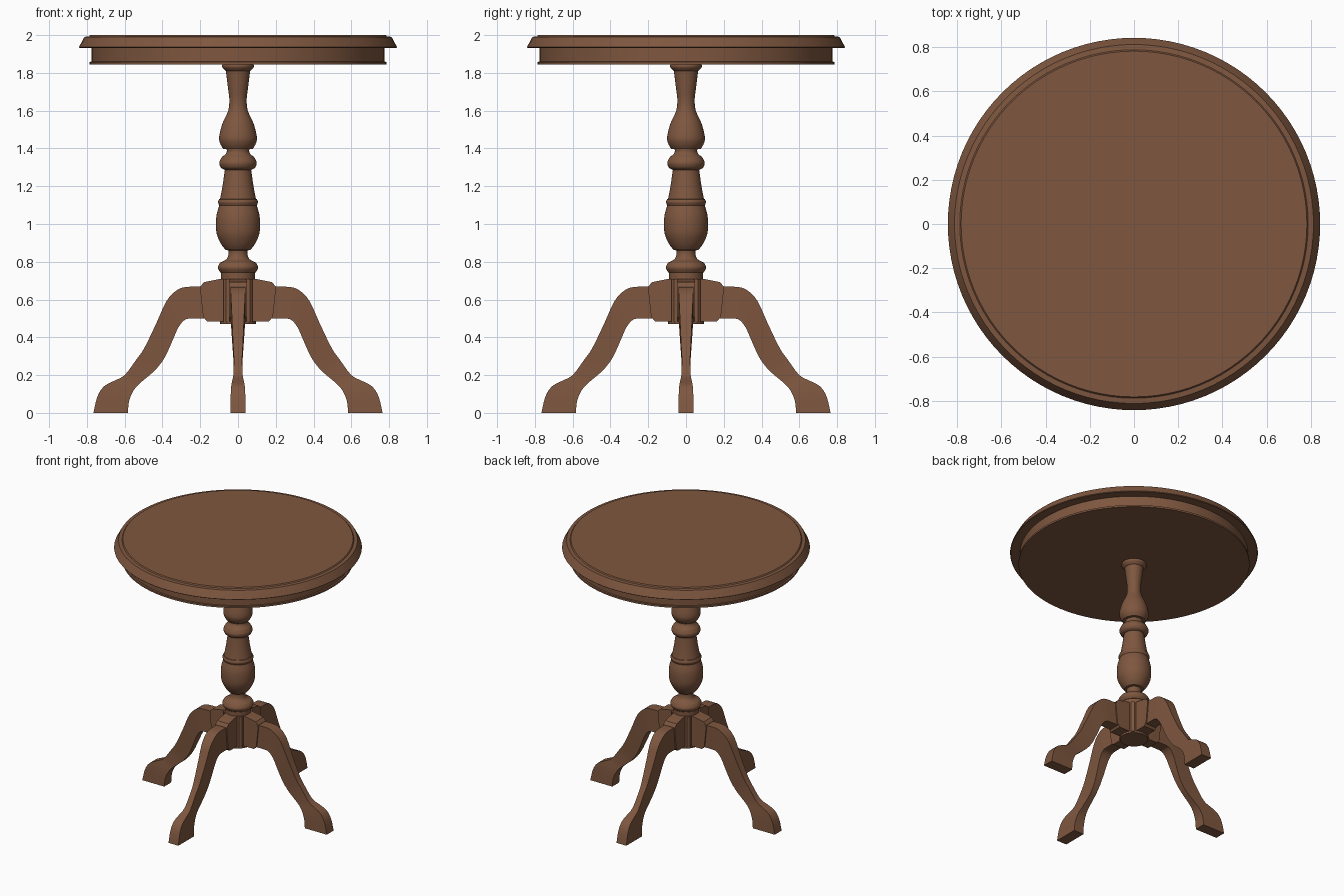
import bpy, bmesh, math
from mathutils import Vector, Matrix

if "Cube" in bpy.data.objects:
    bpy.data.objects.remove(bpy.data.objects["Cube"])

wood = bpy.data.materials.new("brown_wood")
wood.diffuse_color = (0.21, 0.095, 0.05, 1)
wood.use_nodes = True
wood.node_tree.nodes["Principled BSDF"].inputs["Base Color"].default_value = wood.diffuse_color


def finish(bm, name, angle=32):
    bmesh.ops.remove_doubles(bm, verts=bm.verts, dist=1e-5)
    bmesh.ops.recalc_face_normals(bm, faces=bm.faces)
    me = bpy.data.meshes.new(name)
    bm.to_mesh(me)
    bm.free()
    ob = bpy.data.objects.new(name, me)
    bpy.context.collection.objects.link(ob)
    me.materials.append(wood)
    bpy.ops.object.select_all(action='DESELECT')
    ob.select_set(True)
    bpy.context.view_layer.objects.active = ob
    bpy.ops.object.shade_smooth_by_angle(angle=math.radians(angle))
    return ob


def spline(pts, n):
    """Catmull-Rom resampling of a list of equal-length tuples."""
    p = [Vector(q) for q in pts]
    out = []
    for i in range(len(p) - 1):
        a, b, c, d = p[max(i - 1, 0)], p[i], p[i + 1], p[min(i + 2, len(p) - 1)]
        for k in range(n):
            t = k / n
            out.append(0.5 * (2 * b + (c - a) * t + (2 * a - 5 * b + 4 * c - d) * t * t
                              + (3 * b - a - 3 * c + d) * t ** 3))
    return out + [p[-1]]


def lathe(name, profile, steps):
    bm = bmesh.new()
    vs = [bm.verts.new((r, 0, z)) for r, z in profile]
    es = [bm.edges.new(e) for e in zip(vs, vs[1:])]
    bmesh.ops.spin(bm, geom=vs + es, cent=(0, 0, 0), axis=(0, 0, 1),
                   angle=math.tau, steps=steps)
    return finish(bm, name)


# Round top with moulded edge and apron
lathe("table_top", [(0, 2), (0.782, 2), (0.788, 1.993), (0.812, 1.991), (0.82, 1.978),
                    (0.842, 1.936), (0.838, 1.932), (0.775, 1.932), (0.775, 1.86),
                    (0.785, 1.858), (0.785, 1.845), (0, 1.845)], 96)

# Turned column: each smooth section is splined, joints stay crisp
sections = [
    [(0.08, 1.85), (0.084, 1.832), (0.068, 1.812)],
    [(0.064, 1.81), (0.053, 1.72), (0.046, 1.66), (0.052, 1.60), (0.083, 1.53),
     (0.1, 1.46), (0.094, 1.425), (0.078, 1.398)],
    [(0.06, 1.396), (0.06, 1.38), (0.07, 1.365)],
    [(0.085, 1.355), (0.099, 1.325), (0.09, 1.298), (0.07, 1.287)],
    [(0.07, 1.285), (0.082, 1.2), (0.095, 1.132)],
    [(0.1, 1.131), (0.106, 1.116), (0.1, 1.1)],
    [(0.099, 1.098), (0.113, 1.05), (0.117, 1.0), (0.112, 0.945), (0.09, 0.895),
     (0.066, 0.863)],
    [(0.05, 0.86), (0.05, 0.84), (0.06, 0.815), (0.085, 0.8)],
    [(0.095, 0.795), (0.107, 0.77), (0.095, 0.745), (0.09, 0.742)],
]
profile = [(0, 1.85)]
for s in sections:
    profile += [tuple(q) for q in spline(s, 4)]
profile += [(0.09, 0.70), (0, 0.70)]
lathe("turned_column", profile, 48)

# Post between the legs and its round base plate
bm = bmesh.new()
bmesh.ops.create_cube(bm, size=1, matrix=Matrix.Translation((0, 0, 0.595))
                      @ Matrix.Diagonal((0.156, 0.156, 0.23, 1)))
bmesh.ops.bevel(bm, geom=[e for e in bm.edges
                          if abs(e.verts[0].co.z - e.verts[1].co.z) > 0.1],
                offset=0.015, segments=1, affect='EDGES')
finish(bm, "leg_post")
lathe("base_plate", [(0, 0.484), (0.095, 0.484), (0.095, 0.47), (0, 0.47)], 48)

# Leg sections: upper x, upper z, lower x, lower z, half width
leg = spline([
    (0.17, 0.667, 0.17, 0.50, 0.04), (0.275, 0.667, 0.25, 0.50, 0.04),
    (0.33, 0.645, 0.285, 0.49, 0.039), (0.38, 0.59, 0.317, 0.45, 0.036),
    (0.43, 0.48, 0.35, 0.375, 0.031), (0.495, 0.345, 0.39, 0.29, 0.025),
    (0.54, 0.28, 0.44, 0.225, 0.022), (0.60, 0.20, 0.51, 0.165, 0.025),
    (0.655, 0.17, 0.545, 0.13, 0.031), (0.71, 0.14, 0.565, 0.095, 0.036),
    (0.745, 0.085, 0.578, 0.055, 0.039), (0.765, 0, 0.583, 0, 0.041)], 3)
bracket = [(0.06, 0.71), (0.09, 0.71), (0.18, 0.692), (0.197, 0.672), (0.2, 0.65),
           (0.185, 0.51), (0.165, 0.485), (0.06, 0.485)]

names = ["right_leg", "back_leg", "left_leg", "front_leg"]
for i, name in enumerate(names):
    turn = Matrix.Rotation(i * math.pi / 2, 4, 'Z')

    # Curved leg
    bm = bmesh.new()
    rings = []
    for ux, uz, lx, lz, w in leg:
        rings.append([bm.verts.new(c) for c in
                      ((ux, -w, uz), (ux, w, uz), (lx, w, lz), (lx, -w, lz))])
    for a, b in zip(rings, rings[1:]):
        for k in range(4):
            j = (k + 1) % 4
            bm.faces.new((a[k], a[j], b[j], b[k]))
    bm.faces.new(rings[0])
    bm.faces.new(rings[-1])
    bm.transform(turn)
    finish(bm, name)

    # Bracket block joining leg to post
    bm = bmesh.new()
    face = bm.faces.new([bm.verts.new((x, -0.048, z)) for x, z in bracket])
    ext = bmesh.ops.extrude_face_region(bm, geom=[face])
    bmesh.ops.translate(bm, vec=(0, 0.096, 0),
                        verts=[v for v in ext["geom"] if isinstance(v, bmesh.types.BMVert)])
    bm.transform(turn)
    finish(bm, name + "_bracket")
